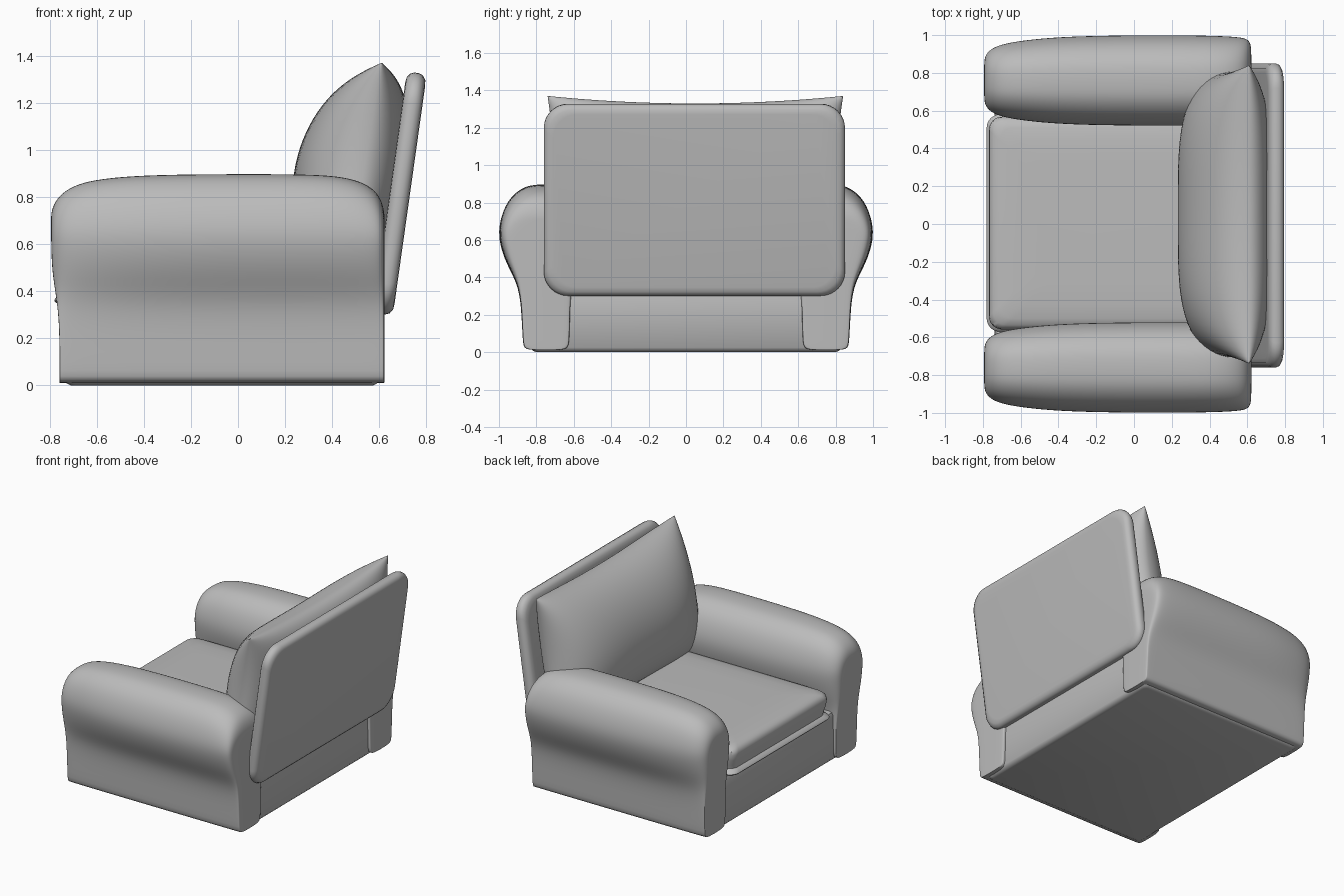
import bpy, bmesh, math
from mathutils import Matrix, Vector

cube = bpy.data.objects.get("Cube")
if cube:
    bpy.data.objects.remove(cube, do_unlink=True)

GREY = (0.5, 0.5, 0.5, 1)
fabric = bpy.data.materials.new("grey_fabric")
fabric.use_nodes = True
fabric.diffuse_color = GREY
fabric.node_tree.nodes["Principled BSDF"].inputs["Base Color"].default_value = GREY


def finish(name, bm, subdivisions=0):
    bmesh.ops.recalc_face_normals(bm, faces=bm.faces)
    mesh = bpy.data.meshes.new(name)
    bm.to_mesh(mesh)
    bm.free()
    mesh.materials.append(fabric)
    for poly in mesh.polygons:
        poly.use_smooth = True
    obj = bpy.data.objects.new(name, mesh)
    bpy.context.collection.objects.link(obj)
    if subdivisions:
        mod = obj.modifiers.new("smooth", 'SUBSURF')
        mod.levels = mod.render_levels = subdivisions
    else:
        mesh.set_sharp_from_angle(angle=math.radians(40))
    return obj


def loft(rings):
    """Skin closed rings of equal length, leaving the ends open."""
    bm = bmesh.new()
    rows = [[bm.verts.new(p) for p in ring] for ring in rings]
    n = len(rows[0])
    for a, b in zip(rows, rows[1:]):
        for i in range(n):
            j = (i + 1) % n
            bm.faces.new((a[i], a[j], b[j], b[i]))
    return bm, rows


def slab(name, half_w, half_h, radius, layers, matrix):
    """Rounded rectangle stacked in (height, inset) layers."""
    rings = []
    for z, inset in layers:
        ring = []
        for q, (sx, sy) in enumerate(((1, 1), (-1, 1), (-1, -1), (1, -1))):
            cx, cy = sx * (half_w - inset - radius), sy * (half_h - inset - radius)
            for k in range(9):
                a = (q + k / 8) * math.pi / 2
                ring.append(matrix @ Vector((cx + radius * math.cos(a), cy + radius * math.sin(a), z)))
        rings.append(ring)
    bm, rows = loft(rings)
    bm.faces.new(rows[0])
    bm.faces.new(rows[-1])
    return finish(name, bm)


# Arms: rolled cross-section lofted from front (-x) to back (+x)
ARM_PROFILE = [(.64, .01), (.86, .01), (.873, .03), (.88, .25), (.902, .37), (.965, .48),
               (1.003, .6), (.998, .7), (.955, .815), (.88, .88), (.81, .898), (.71, .898),
               (.64, .88), (.565, .815), (.522, .7), (.517, .6), (.55, .47), (.6, .37),
               (.62, .25), (.62, .03)]
ARM_STATIONS = [(-.793, .3, .3), (-.793, .48, .42), (-.778, .62, .58), (-.74, .74, .73),
                (-.68, .82, .85), (-.58, .89, .93), (-.4, .965, .985), (-.1, 1, 1), (.3, 1, 1),
                (.45, .985, .96), (.54, .965, .86), (.595, .93, .71), (.618, .84, .5), (.622, .6, .35)]


def arm(name, side):
    rings = []
    for x, wide, tall in ARM_STATIONS:
        ring = []
        for y, z in ARM_PROFILE:
            t = min(max((z - .3) / .2, 0), 1)
            scale = 1 - (1 - wide) * (.12 + .88 * t)
            px = x * (.955 + .045 * t) if x < -.5 else x
            pz = .62 + (z - .62) * tall if z > .62 else z
            ring.append((px, side * (.76 + (y - .76) * scale), pz))
        rings.append(ring)
    bm, rows = loft(rings)
    for row in (rows[0], rows[-1]):
        for i in range(1, 10):
            bm.faces.new((row[i], row[i + 1], row[20 - i], row[(21 - i) % 20]))
    return finish(name, bm, 2)


arm("left_side_arm", 1)
arm("right_side_arm", -1)

# Base between the arms
slab("base", .67, .83, .03,
     [(0, .03), (.008, .012), (.025, 0), (.33, 0), (.35, .008), (.36, .03)],
     Matrix.Translation((-.068, 0, 0)))

# Seat cushion with a piped lower edge and a soft crown
slab("seat_cushion", .64, .575, .07,
     [(.345, .03), (.35, .008), (.36, 0), (.372, .006), (.385, .03), (.41, .026), (.45, .016),
      (.49, .012), (.515, .016), (.535, .035), (.545, .07), (.552, .14), (.555, .25)],
     Matrix.Translation((-.14, .005, 0)))

# Tilted back panel
upright = Matrix(((0, 0, 1, 0), (1, 0, 0, 0), (0, 1, 0, 0), (0, 0, 0, 1)))
tilt = Matrix.Rotation(math.radians(8), 4, 'Y')
slab("back_panel", .805, .517, .13,
     [(-.043, .05), (-.04, .025), (-.028, .007), (-.01, 0), (.01, 0), (.028, .007),
      (.04, .025), (.043, .05)],
     Matrix.Translation((.687, .045, .815)) @ tilt @ upright)


# Back pillow: two bulging sheets joined along a pinched seam
def pillow(name, steps=40):
    bm = bmesh.new()
    for bulge in (-.295, .18):
        grid = []
        for i in range(steps + 1):
            u = -math.cos(math.pi * i / steps)
            column = []
            for j in range(steps + 1):
                v = -math.cos(math.pi * j / steps)
                y = .05 + u * (.755 + .035 * v * v)
                z = .915 + v * (.415 + .04 * u * u)
                puff = math.sqrt(max(0, (1 - u ** 4) * (1 - v * v)))
                x = .535 + .165 * (z - .915) + bulge * puff
                column.append(bm.verts.new((x, y, z)))
            grid.append(column)
        for i in range(steps):
            for j in range(steps):
                bm.faces.new((grid[i][j], grid[i + 1][j], grid[i + 1][j + 1], grid[i][j + 1]))
    bmesh.ops.remove_doubles(bm, verts=bm.verts, dist=.0005)
    obj = finish(name, bm)
    obj.data.set_sharp_from_angle(angle=math.radians(80))
    return obj


pillow("back_pillow")
